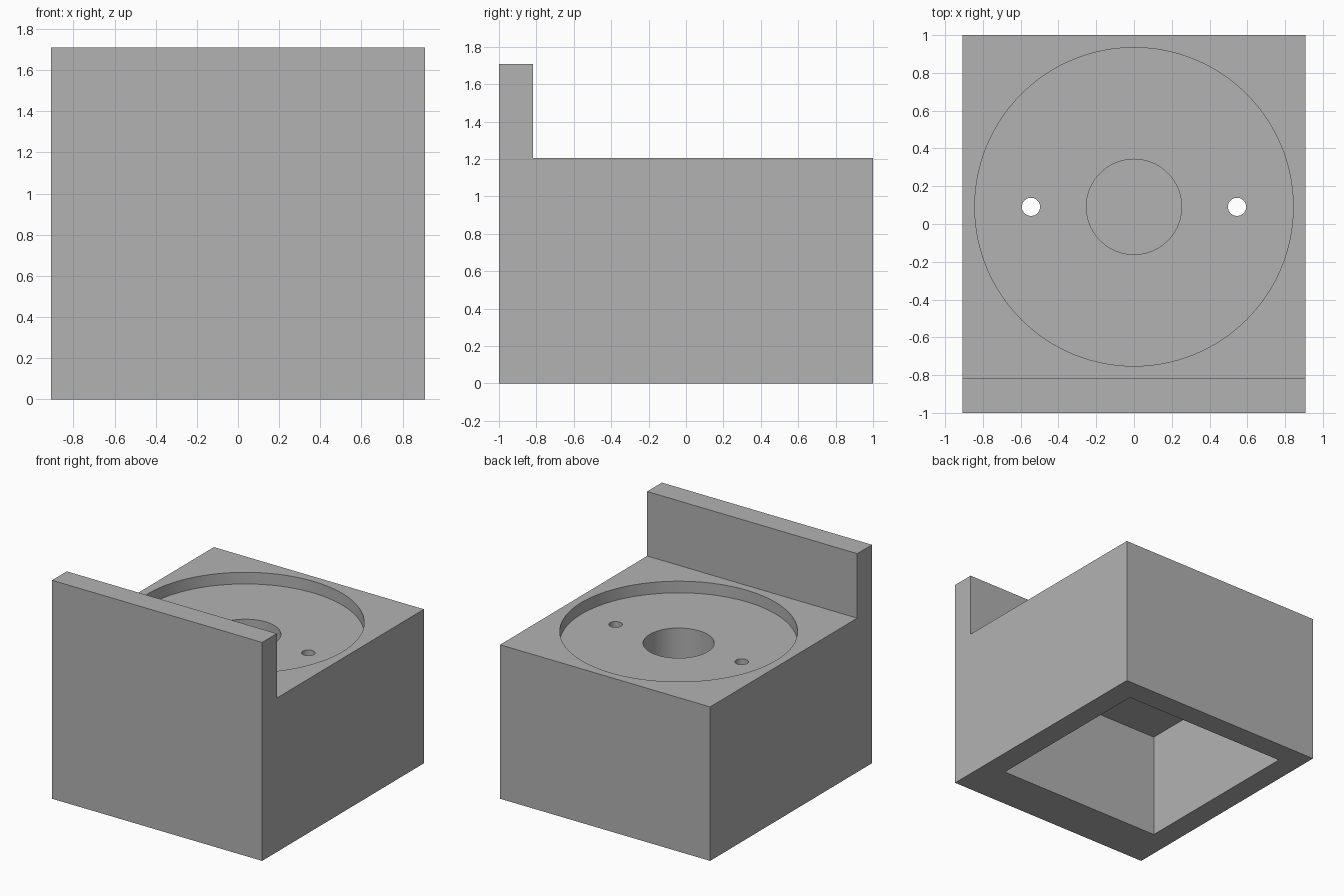
import bpy
import bmesh
import math

if "Cube" in bpy.data.objects:
    bpy.data.objects.remove(bpy.data.objects["Cube"], do_unlink=True)

U = 1 / 11           # module size: the block is 20 x 22 modules
CY = U               # centre of the round features
TOP = 13.25 * U      # deck height
LIP_TOP = 18.8 * U
FLOOR = TOP - U      # floor of the round recess
CEILING = 9.25 * U   # top of the hollow underneath

grey = bpy.data.materials.new("grey")
grey.use_nodes = True
grey.diffuse_color = (0.448, 0.448, 0.448, 1)
grey.node_tree.nodes["Principled BSDF"].inputs["Base Color"].default_value = grey.diffuse_color


def finish(name, bm):
    bmesh.ops.recalc_face_normals(bm, faces=bm.faces)
    mesh = bpy.data.meshes.new(name)
    bm.to_mesh(mesh)
    bm.free()
    mesh.materials.append(grey)
    obj = bpy.data.objects.new(name, mesh)
    bpy.context.collection.objects.link(obj)
    return obj


def prism(name, profile, half_width):
    """Extrude a (y, z) profile along x."""
    bm = bmesh.new()
    face = bm.faces.new([bm.verts.new((-half_width, y, z)) for y, z in profile])
    new = bmesh.ops.extrude_face_region(bm, geom=[face])["geom"]
    verts = [v for v in new if isinstance(v, bmesh.types.BMVert)]
    bmesh.ops.translate(bm, verts=verts, vec=(2 * half_width, 0, 0))
    return finish(name, bm)


def cylinder(name, x, radius, low, high, sides):
    bm = bmesh.new()
    bmesh.ops.create_cone(bm, cap_ends=True, segments=sides, radius1=radius,
                          radius2=radius, depth=high - low)
    bmesh.ops.translate(bm, verts=bm.verts, vec=(x, CY, (low + high) / 2))
    return finish(name, bm)


# Block with the raised front lip
body = prism("housing", [(-1, 0), (1, 0), (1, TOP), (-9 * U, TOP),
                         (-9 * U, LIP_TOP), (-1, LIP_TOP)], 10 * U)

# Hollow underside, round recess, blind centre bore and two through holes
h = 8 * U
cutters = [
    prism("hollow_cutter", [(CY - h, -0.2), (CY + h, -0.2),
                            (CY + h, CEILING), (CY - h, CEILING)], h),
    cylinder("recess_cutter", 0, 0.843, FLOOR, TOP + 0.2, 128),
    cylinder("bore_cutter", 0, 0.252, FLOOR - 2.75 * U, TOP + 0.1, 96),
]
for side in (-1, 1):
    cutters.append(cylinder("pin_hole_cutter", side * 6 * U, 0.048,
                            CEILING - 0.1, TOP + 0.15, 48))

bpy.context.view_layer.objects.active = body
for cutter in cutters:
    cutter.hide_render = True
    mod = body.modifiers.new(cutter.name, "BOOLEAN")
    mod.operation = "DIFFERENCE"
    mod.solver = "EXACT"
    mod.object = cutter
    bpy.ops.object.modifier_apply(modifier=mod.name)
    bpy.data.objects.remove(cutter, do_unlink=True)

# Smooth round walls, sharp edges
bpy.ops.object.select_all(action="DESELECT")
body.select_set(True)
bpy.ops.object.shade_smooth_by_angle(angle=math.radians(30))
